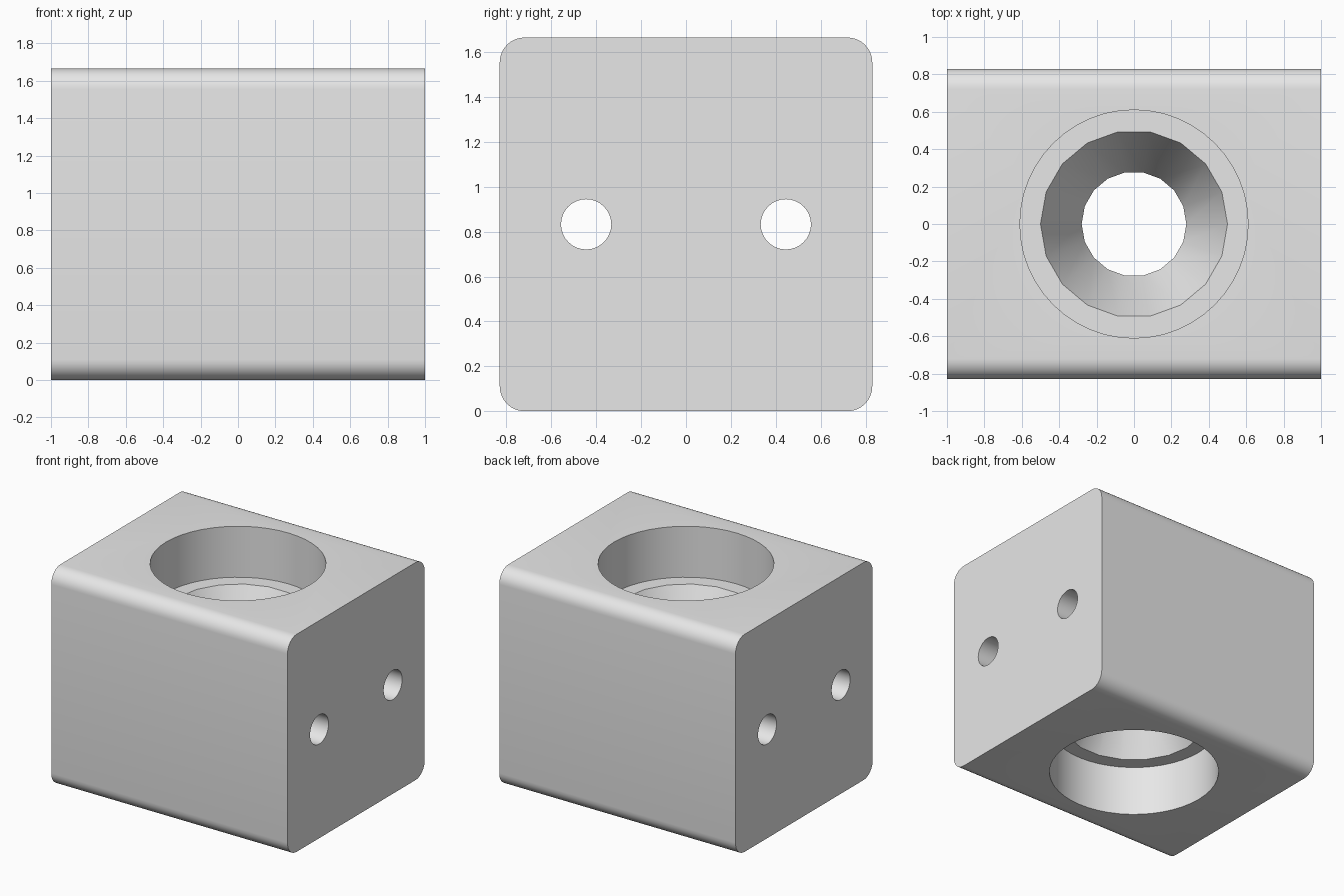
import bpy, bmesh
from math import sin, cos, pi, radians

old = bpy.data.objects.get("Cube")
if old:
    bpy.data.objects.remove(old, do_unlink=True)

HALF_Y, HEIGHT, ROUND = 0.83, 1.665, 0.11
MID = HEIGHT / 2
BORE_DEPTH = 0.39

grey = bpy.data.materials.new("plain grey")
grey.use_nodes = True
grey.diffuse_color = (0.8, 0.8, 0.8, 1)
grey.node_tree.nodes["Principled BSDF"].inputs["Base Color"].default_value = (0.8, 0.8, 0.8, 1)


def loft(name, rings):
    """Closed solid skinned through rings of equal point count."""
    bm = bmesh.new()
    loops = [[bm.verts.new(p) for p in ring] for ring in rings]
    n = len(loops[0])
    for a, b in zip(loops, loops[1:]):
        for i in range(n):
            j = (i + 1) % n
            bm.faces.new((a[i], a[j], b[j], b[i]))
    bm.faces.new(loops[0][::-1])
    bm.faces.new(loops[-1])
    bmesh.ops.recalc_face_normals(bm, faces=bm.faces)
    mesh = bpy.data.meshes.new(name)
    bm.to_mesh(mesh)
    bm.free()
    mesh.materials.append(grey)
    obj = bpy.data.objects.new(name, mesh)
    bpy.context.collection.objects.link(obj)
    return obj


def lathe_z(name, profile, sides):
    """Turned solid about the vertical axis, profile of (radius, z)."""
    return loft(name, [[(r * cos(2 * pi * i / sides), r * sin(2 * pi * i / sides), z)
                        for i in range(sides)] for r, z in profile])


# Block: rounded square section drawn out along x
section = []
for k, (sy, sz) in enumerate([(1, 1), (-1, 1), (-1, -1), (1, -1)]):
    for i in range(9):
        a = pi / 2 * (k + i / 8)
        section.append((sy * (HALF_Y - ROUND) + ROUND * cos(a),
                        MID + sz * (MID - ROUND) + ROUND * sin(a)))
block = loft("drilled_block", [[(x, y, z) for y, z in section] for x in (-1, 1)])

# Wide counterbores at both ends of the vertical passage
cutters = [
    lathe_z("bottom_bore_cutter", [(0.61, -0.1), (0.61, BORE_DEPTH)], 48),
    lathe_z("top_bore_cutter", [(0.61, HEIGHT - BORE_DEPTH), (0.61, HEIGHT + 0.1)], 48),
]

# Hourglass throat joining the bores
cutters.append(lathe_z("throat_cutter", [
    (0.5, 0.2), (0.5, BORE_DEPTH), (0.28, MID),
    (0.5, HEIGHT - BORE_DEPTH), (0.5, HEIGHT - 0.2)], 18))

# Pair of bolt holes running the whole length
for side, y in (("front", -0.445), ("back", 0.445)):
    cutters.append(loft(side + "_bolt_hole_cutter", [
        [(x, y + 0.112 * cos(2 * pi * i / 32), MID + 0.112 * sin(2 * pi * i / 32))
         for i in range(32)] for x in (-1.1, 1.1)]))

bpy.ops.object.select_all(action='DESELECT')
block.select_set(True)
bpy.context.view_layer.objects.active = block
for cutter in cutters:
    mod = block.modifiers.new(cutter.name, 'BOOLEAN')
    mod.operation = 'DIFFERENCE'
    mod.solver = 'EXACT'
    mod.object = cutter
    cutter.hide_render = True
    bpy.ops.object.modifier_apply(modifier=mod.name)
for cutter in cutters:
    bpy.data.objects.remove(cutter, do_unlink=True)

bpy.ops.object.shade_smooth_by_angle(angle=radians(30))
